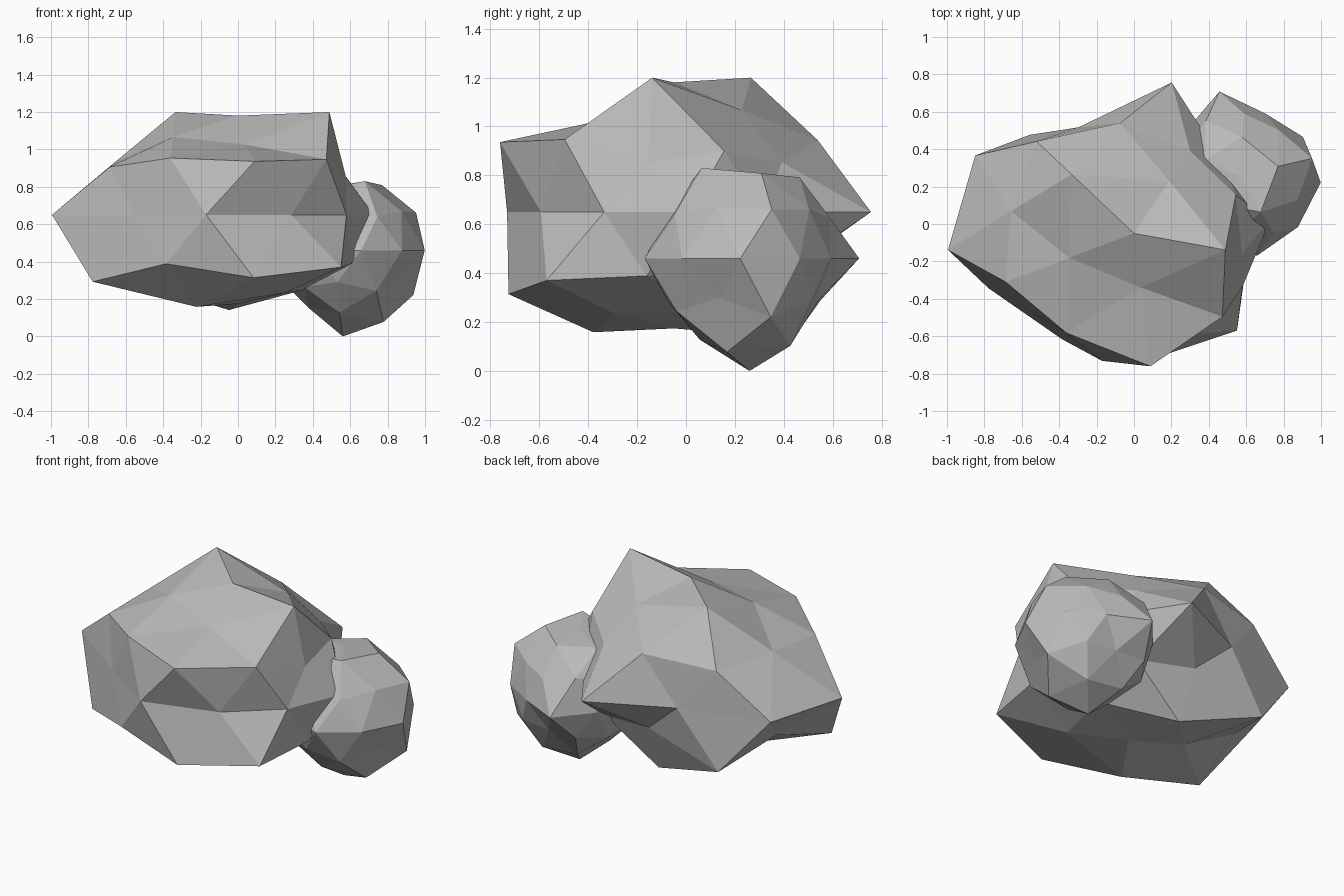
import bpy
import bmesh
import math
from mathutils import Vector, Matrix

old = bpy.data.objects.get("Cube")
if old:
    bpy.data.objects.remove(old, do_unlink=True)

# One stone colour for both boulders
stone = bpy.data.materials.new("grey_stone")
stone.use_nodes = True
grey = (0.5, 0.5, 0.5, 1.0)
stone.diffuse_color = grey
shader = next(n for n in stone.node_tree.nodes if n.type == "BSDF_PRINCIPLED")
shader.inputs["Base Color"].default_value = grey
shader.inputs["Roughness"].default_value = 0.9


def ring_order(vert):
    """Order vertices from the top ring down, then around the vertical axis."""
    angle = round(math.degrees(math.atan2(vert.co.y, vert.co.x))) % 360
    return (-round(vert.co.z, 2), angle)


def make_boulder(name, centre, scale, turn, rings):
    """Chisel a faceted sphere: each vertex is pushed to its own radius (percent)."""
    bm = bmesh.new()
    bmesh.ops.create_icosphere(bm, subdivisions=2, radius=1.0)
    radii = [radius for ring in rings.values() for radius in ring]
    spin = Matrix.Rotation(math.radians(turn), 3, "Z")
    stretch = Matrix.Diagonal(Vector(scale))
    ordered = sorted(bm.verts, key=ring_order)
    for vert, radius in zip(ordered, radii):
        direction = spin @ vert.co.normalized()
        vert.co = Vector(centre) + stretch @ direction * (radius / 100)
    bmesh.ops.recalc_face_normals(bm, faces=bm.faces)
    mesh = bpy.data.meshes.new(name)
    bm.to_mesh(mesh)
    bm.free()
    mesh.materials.append(stone)
    for polygon in mesh.polygons:
        polygon.use_smooth = False
    boulder = bpy.data.objects.new(name, mesh)
    bpy.context.collection.objects.link(boulder)
    return boulder


# Large, wide boulder
make_boulder(
    "large_boulder", centre=(0, -0.05, 0.65), scale=(1, 0.85, 0.68), turn=-12,
    rings={
        "top": [78],
        "crown": [95, 72, 95, 72, 65],
        "upper_edges": [70, 82, 79, 85, 83],
        "upper_corners": [66, 67, 87, 84, 94],
        "waist": [73, 65, 97, 73, 98, 100, 74, 82, 70, 67],
        "lower_corners": [70, 68, 78, 86, 92],
        "lower_edges": [73, 70, 98, 100, 94],
        "foot": [70, 88, 70, 85, 72],
        "bottom": [70],
    })

# Small round boulder leaning into its side
make_boulder(
    "small_boulder", centre=(0.56, 0.26, 0.46), scale=(1, 1, 1), turn=13,
    rings={
        "top": [35],
        "crown": [41, 39, 38, 38, 43.5],
        "upper_edges": [38, 40, 38, 38, 40],
        "upper_corners": [45, 37, 38, 38, 40],
        "waist": [40, 36, 46, 37, 38, 38, 39, 44, 42, 44],
        "lower_corners": [38, 38, 37, 38, 36],
        "lower_edges": [45.5, 33, 37, 37, 41],
        "foot": [42, 39, 36, 39, 45],
        "bottom": [46],
    })
